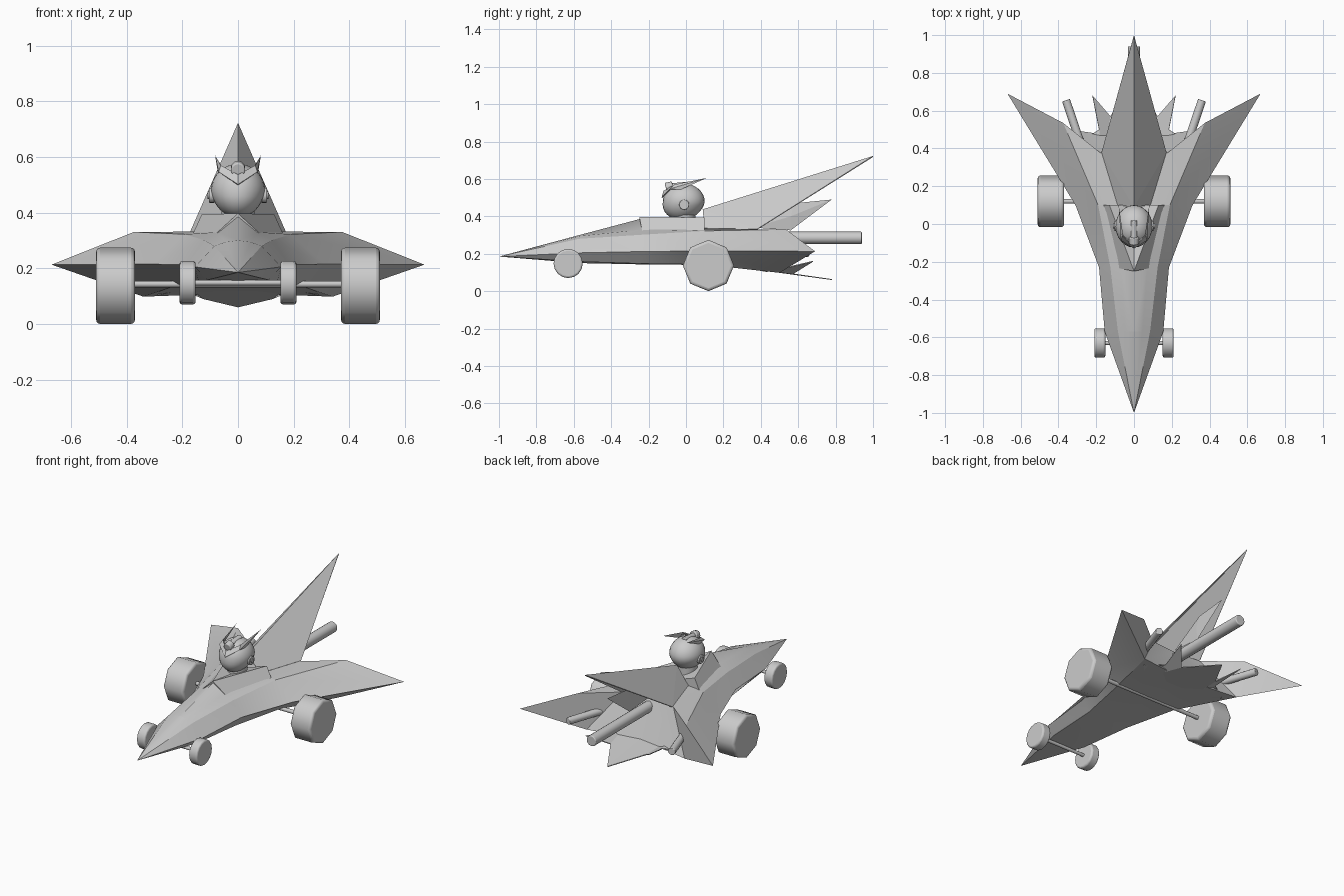
import bpy, bmesh, math
from mathutils import Vector

if "Cube" in bpy.data.objects:
    bpy.data.objects.remove(bpy.data.objects["Cube"])


def smooth(ob, angle):
    bpy.ops.object.select_all(action='DESELECT')
    ob.select_set(True)
    bpy.context.view_layer.objects.active = ob
    bpy.ops.object.shade_smooth_by_angle(angle=math.radians(angle))


def half_mesh(name, verts, faces, thick=0, angle=None):
    """Mesh for the +x half, mirrored across x = 0."""
    me = bpy.data.meshes.new(name)
    me.from_pydata(verts, [], faces)
    bm = bmesh.new()
    bm.from_mesh(me)
    bmesh.ops.remove_doubles(bm, verts=bm.verts, dist=1e-4)
    bmesh.ops.recalc_face_normals(bm, faces=bm.faces)
    bm.to_mesh(me)
    bm.free()
    ob = bpy.data.objects.new(name, me)
    bpy.context.collection.objects.link(ob)
    if angle:
        smooth(ob, angle)
    m = ob.modifiers.new("Mirror", 'MIRROR')
    m.merge_threshold = 0.0005
    if thick:
        s = ob.modifiers.new("Solidify", 'SOLIDIFY')
        s.thickness = thick
        s.offset = 0
    return ob


def rod(name, a, b, r, sides=12, bevel=0):
    """Cylinder between two points."""
    a, b = Vector(a), Vector(b)
    d = b - a
    bpy.ops.mesh.primitive_cylinder_add(vertices=sides, radius=r, depth=d.length, location=(a + b) / 2)
    ob = bpy.context.object
    ob.name = name
    ob.rotation_euler = d.to_track_quat('Z', 'Y').to_euler()
    smooth(ob, 50)
    if bevel:
        m = ob.modifiers.new("Bevel", 'BEVEL')
        m.width = bevel
        m.segments = 3
        m.limit_method = 'ANGLE'
        m.angle_limit = math.radians(60)
    return ob


# body: rows from nose to tail; columns crest, inner, shoulder, edge, low, keel
nose = (0, -1, 0.185)
rows = [
    [nose] * 6,
    [(0, -.57, .300), (.045, -.57, .294), (.085, -.57, .280), (.155, -.57, .205), (.11, -.57, .158), (0, -.57, .150)],
    [(0, -.23, .390), (.07, -.23, .330), (.125, -.23, .302), (.185, -.23, .212), (.14, -.23, .147), (0, -.23, .143)],
    [(0, .10, .340), (.13, .10, .332), (.19, .10, .322), (.31, .10, .215), (.21, .10, .142), (0, .10, .140)],
    [(0, .36, .330), (.175, .375, .330), (.375, .535, .330), (.67, .69, .213), (.34, .50, .098), (0, .45, .110)],
]
verts = [v for r in rows for v in r]
faces = []
for i in range(4):
    for j in range(5):
        a = i * 6 + j
        faces.append((a + 1, a + 7, a + 6) if i == 0 else (a, a + 1, a + 7, a + 6))
faces += [(26, 27, 28), (25, 26, 28), (24, 25, 28, 29)]   # rear walls
half_mesh("body", verts, faces, angle=14)

# cockpit cowl
half_mesh("cockpit_cowl",
          [(0, -.25, .397), (.13, .10, .394), (.165, .10, .318), (.10, -.23, .305), (0, .10, .350), (0, -.24, .33)],
          [(0, 1, 2, 3), (0, 4, 1), (1, 4, 2), (0, 3, 5)])

# tall hollow tail fin
half_mesh("tail_fin",
          [(0, .09, .435), (0, 1, .72), (.17, .38, .33), (.085, .10, .335)],
          [(0, 1, 2), (0, 2, 3)], thick=.005)

# upright kite feather under the tail fin
half_mesh("upper_feather",
          [(0, .36, .34), (0, .58, .47), (0, .78, .49), (0, .56, .325), (.008, .56, .40)],
          [(0, 1, 4), (1, 2, 4), (2, 3, 4), (3, 0, 4)])

# lower tail feathers
half_mesh("lower_feathers",
          [(0, .25, .135), (0, .78, .062), (.125, .57, .092), (.17, .30, .13), (.22, .68, .16),
           (.185, .50, .118), (.29, .43, .105)],
          [(0, 1, 2, 3), (3, 2, 4, 5), (3, 5, 6)], thick=.005)

# exhaust pipes
rod("centre_exhaust", (0, .30, .285), (0, .94, .285), .033, 16, .005)
for s in (-1, 1):
    rod("side_exhaust", (s * .26, .36, .205), (s * .36, .655, .205), .022, 12, .004)

# wheels and axles
rod("rear_axle", (-.42, .12, .143), (.42, .12, .143), .012)
rod("front_axle", (-.18, -.63, .148), (.18, -.63, .148), .010)
for s in (-1, 1):
    rod("rear_wheel", (s * .37, .12, .137), (s * .51, .12, .137), .137, 8, .015)
    rod("front_wheel", (s * .152, -.63, .148), (s * .21, -.63, .148), .078, 16, .010)

# driver head: sphere tapered to the chin
bpy.ops.mesh.primitive_uv_sphere_add(segments=24, ring_count=16, radius=1)
head = bpy.context.object
head.name = "driver_head"
for v in head.data.vertices:
    x, y, z = v.co
    k = 1 - .12 * max(0, -z)
    v.co = (x * .098 * k, -.012 + y * .112 - .015 * max(0, -z), .478 + z * .097)
smooth(head, 60)

# neck
rod("neck", (0, -.01, .33), (0, -.01, .42), .06, 16)

# ear discs
for s in (-1, 1):
    rod("ear_disc", (s * .085, -.01, .462), (s * .104, -.01, .462), .027, 16, .003)
    rod("ear_button", (s * .10, -.01, .462), (s * .110, -.01, .462), .013, 12)

# winged helmet crest
half_mesh("helmet_crest",
          [(0, -.128, .500), (.068, -.085, .545), (.082, .11, .605), (.060, -.06, .568), (0, -.118, .535),
           (.07, -.03, .545)],
          [(0, 1, 3, 4), (1, 2, 3), (1, 5, 2), (5, 3, 2)], thick=.006)

# helmet ridge and front jewel
rod("helmet_jewel", (0, -.108, .553), (0, -.07, .562), .026, 12, .005)
rod("helmet_ridge", (0, -.085, .558), (0, .02, .568), .018, 8, .004)
